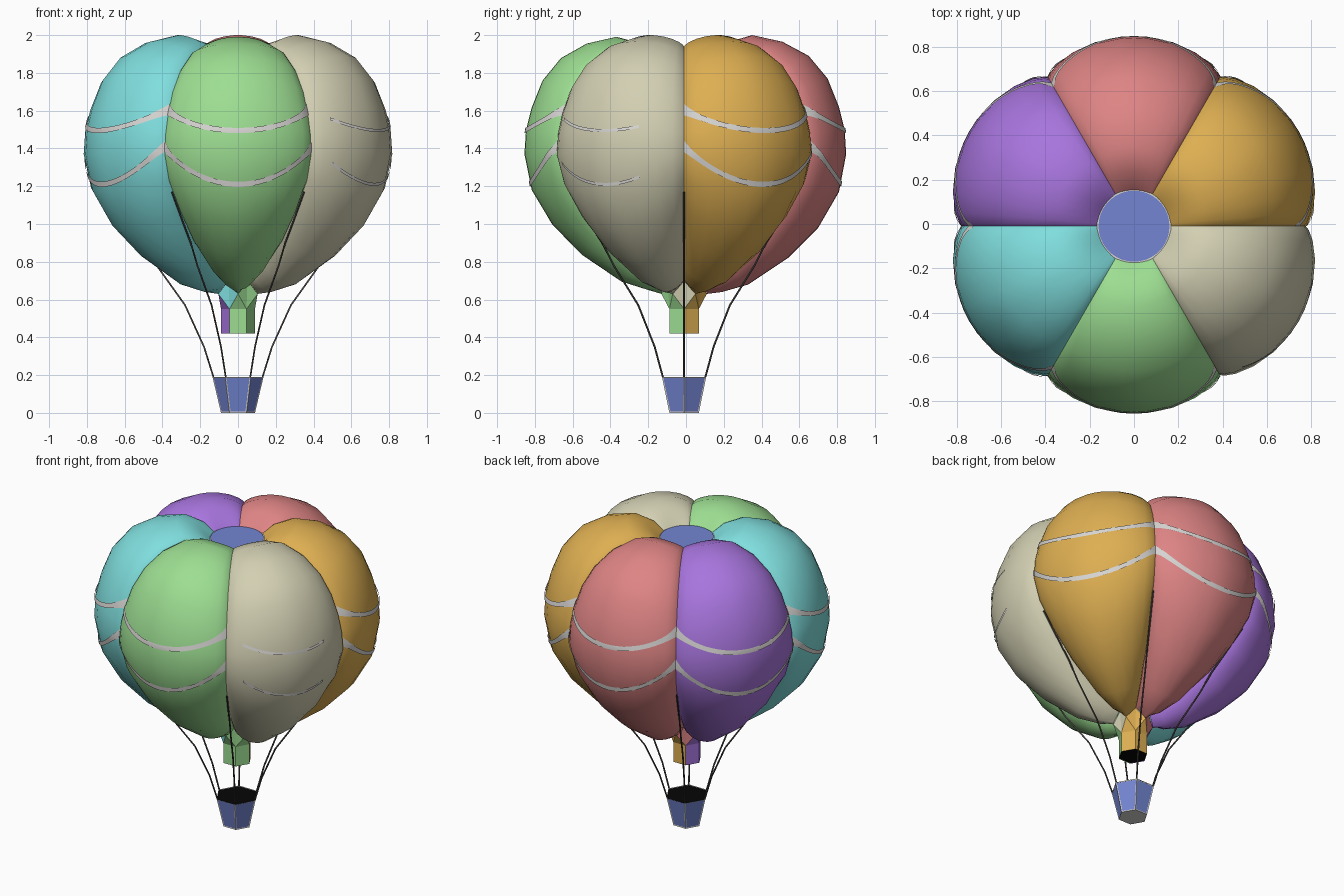
import bpy, bmesh, math

if "Cube" in bpy.data.objects:
    bpy.data.objects.remove(bpy.data.objects["Cube"])

CY = -0.01  # the balloon axis sits slightly forward of centre


def lin(c):
    c /= 255
    return c / 12.92 if c <= 0.04045 else ((c + 0.055) / 1.055) ** 2.4


def material(name, r, g, b):
    m = bpy.data.materials.new(name)
    m.diffuse_color = (lin(r), lin(g), lin(b), 1)
    m.use_nodes = True
    m.node_tree.nodes["Principled BSDF"].inputs["Base Color"].default_value = m.diffuse_color
    return m


ORANGE = material("orange", 222, 175, 82)
PINK = material("pink", 222, 132, 132)
PURPLE = material("purple", 168, 117, 222)
TURQUOISE = material("turquoise", 128, 222, 222)
GREEN = material("green", 157, 222, 146)
BEIGE = material("beige", 210, 207, 178)
BLUE = material("blue", 115, 133, 210)
WHITE = material("off white", 215, 213, 210)
ROPE = material("dark grey", 76, 72, 70)
BLACK = material("black", 6, 6, 6)
GORES = [ORANGE, PINK, PURPLE, TURQUOISE, GREEN, BEIGE]


def polar(r, deg, z):
    a = math.radians(deg)
    return (r * math.cos(a), CY + r * math.sin(a), z)


def mesh_object(name, verts, faces, mats, smooth=False, indices=None):
    me = bpy.data.meshes.new(name)
    me.from_pydata(verts, [], faces)
    for m in mats:
        me.materials.append(m)
    for i, p in enumerate(me.polygons):
        p.use_smooth = smooth
        if indices:
            p.material_index = indices[i]
    ob = bpy.data.objects.new(name, me)
    bpy.context.collection.objects.link(ob)
    return ob


def grid_object(name, rows, mat, smooth=True):
    n = len(rows[0])
    verts = [p for row in rows for p in row]
    faces = [(i * n + j, (i + 1) * n + j, (i + 1) * n + j + 1, i * n + j + 1)
             for i in range(len(rows) - 1) for j in range(n - 1)]
    return mesh_object(name, verts, faces, [mat], smooth)


# Envelope profiles (radius, height): middle of a gore, and the seam
MIDDLE = [(0.155, 1.88), (0.24, 1.965), (0.36, 2.0), (0.52, 1.965), (0.66, 1.89),
          (0.76, 1.77), (0.82, 1.62), (0.85, 1.5), (0.858, 1.37), (0.82, 1.17),
          (0.71, 0.98), (0.55, 0.82), (0.34, 0.68), (0.2, 0.64), (0.12, 0.63)]
SEAM = [(0.155, 1.88), (0.24, 1.93), (0.35, 1.94), (0.49, 1.90), (0.61, 1.81),
        (0.69, 1.70), (0.74, 1.58), (0.765, 1.48), (0.775, 1.37), (0.73, 1.23),
        (0.62, 1.08), (0.47, 0.92), (0.28, 0.78), (0.16, 0.72), (0.10, 0.70)]
LAST = len(SEAM) - 1


def section(k, t, v):
    """Radius and height on gore k; t = -1..1 across, v = profile position."""
    i = min(int(v), LAST - 1)
    s = v - i
    f = max(0.0, 1 - t * t) ** 0.72
    if k == 4:
        f *= 0.85
    if v > LAST - 1:
        f += (1 - abs(t) - f) * s
    m = [a + (b - a) * s for a, b in zip(MIDDLE[i], MIDDLE[i + 1])]
    e = [a + (b - a) * s for a, b in zip(SEAM[i], SEAM[i + 1])]
    return [b + (a - b) * f for a, b in zip(m, e)]


def at_height(k, t, z):
    lo, hi = 3.0, 12.0
    for _ in range(30):
        mid = (lo + hi) / 2
        if section(k, t, mid)[1] > z:
            lo = mid
        else:
            hi = mid
    return section(k, t, lo)[0]


# Six bulging gores, each with two sagging white bands
COLS = [-1, -0.96, -0.85, -0.65, -0.4, -0.14, 0.14, 0.4, 0.65, 0.85, 0.96, 1]
COLS = COLS[:6] + [0] + COLS[6:]
for k, mat in enumerate(GORES):
    mid = 60 * k + 30
    rows = []
    for v in range(LAST + 1):
        row = []
        for t in COLS:
            r, z = section(k, t, v)
            row.append(polar(r, mid + 30 * t, z))
        rows.append(row)
    grid_object("gore_" + mat.name, rows, mat)

    t0, t1 = (-0.75, 0.45) if mat is BEIGE else (-1, 1)
    for label, low, rise in (("upper", 1.495, 0.11), ("lower", 1.21, 0.2)):
        rows = [[], [], []]
        for j in range(29):
            t = t0 + (t1 - t0) * j / 28
            zc = low + rise * t * t
            half = 0.008 if mat is BEIGE else 0.014 + 0.016 * t ** 8
            for row, dz in zip(rows, (half, 0, -half)):
                row.append(polar(at_height(k, t, zc + dz) + 0.006,
                                 mid + 30 * t, zc + dz))
        grid_object(f"{label}_band_{mat.name}", rows, WHITE)


# Crown disc with a thin pale rim
def disc(name, r, z, n, mat, up=True):
    ring = [polar(r, 360 * i / n, z) for i in range(n)]
    order = list(range(n)) if up else list(range(n))[::-1]
    return mesh_object(name, ring, [order], [mat])


disc("crown_rim", 0.168, 1.889, 36, WHITE)
disc("crown_disc", 0.16, 1.893, 36, BLUE)

# Collar diamonds under the seams, skirt panels and their pointed tops
SKIRT = [ORANGE, ORANGE, PURPLE, PURPLE, GREEN, GREEN]
for k in range(6):
    a = 60 * k
    mat = GORES[k - 1]
    mesh_object("collar_diamond_" + mat.name,
                [polar(0.10, a, 0.70), polar(0.12, a - 30, 0.63),
                 polar(0.09, a, 0.55), polar(0.12, a + 30, 0.63)],
                [(0, 1, 2), (0, 2, 3)], [mat])
    mesh_object(f"skirt_panel_{k + 1}",
                [polar(0.09, a, 0.55), polar(0.09, a, 0.42),
                 polar(0.09, a + 60, 0.42), polar(0.09, a + 60, 0.55),
                 polar(0.12, a + 30, 0.63)],
                [(0, 1, 2, 3), (0, 3, 4)], [SKIRT[k]])
disc("skirt_opening", 0.089, 0.424, 6, BLACK, up=False)

# Basket: hexagonal frustum with inset blue panels
bm = bmesh.new()
bottom = [bm.verts.new(polar(0.09, 60 * i, 0.0)) for i in range(6)]
top = [bm.verts.new(polar(0.135, 60 * i, 0.19)) for i in range(6)]
sides = [bm.faces.new((bottom[i], bottom[(i + 1) % 6], top[(i + 1) % 6], top[i]))
         for i in range(6)]
bm.faces.new(bottom[::-1])
bm.normal_update()
bmesh.ops.inset_individual(bm, faces=sides, thickness=0.009, depth=-0.002)
for f in sides:
    f.material_index = 1
me = bpy.data.meshes.new("basket")
bm.to_mesh(me)
bm.free()
me.materials.append(WHITE)
me.materials.append(BLUE)
bpy.context.collection.objects.link(bpy.data.objects.new("basket", me))
disc("basket_opening", 0.133, 0.186, 6, BLACK)

# Six ropes from the seams to the basket rim
PATH = [(0.70, 1.17), (0.59, 1.02), (0.50, 0.90), (0.43, 0.78),
        (0.28, 0.57), (0.18, 0.35), (0.13, 0.19)]
for k in range(6):
    cu = bpy.data.curves.new(f"rope_{k + 1}", "CURVE")
    cu.dimensions = "3D"
    cu.bevel_depth = 0.005
    cu.bevel_resolution = 1
    sp = cu.splines.new("POLY")
    sp.points.add(len(PATH) - 1)
    for p, (r, z) in zip(sp.points, PATH):
        p.co = (*polar(r, 60 * k, z), 1)
    cu.materials.append(ROPE)
    bpy.context.collection.objects.link(bpy.data.objects.new(f"rope_{k + 1}", cu))
